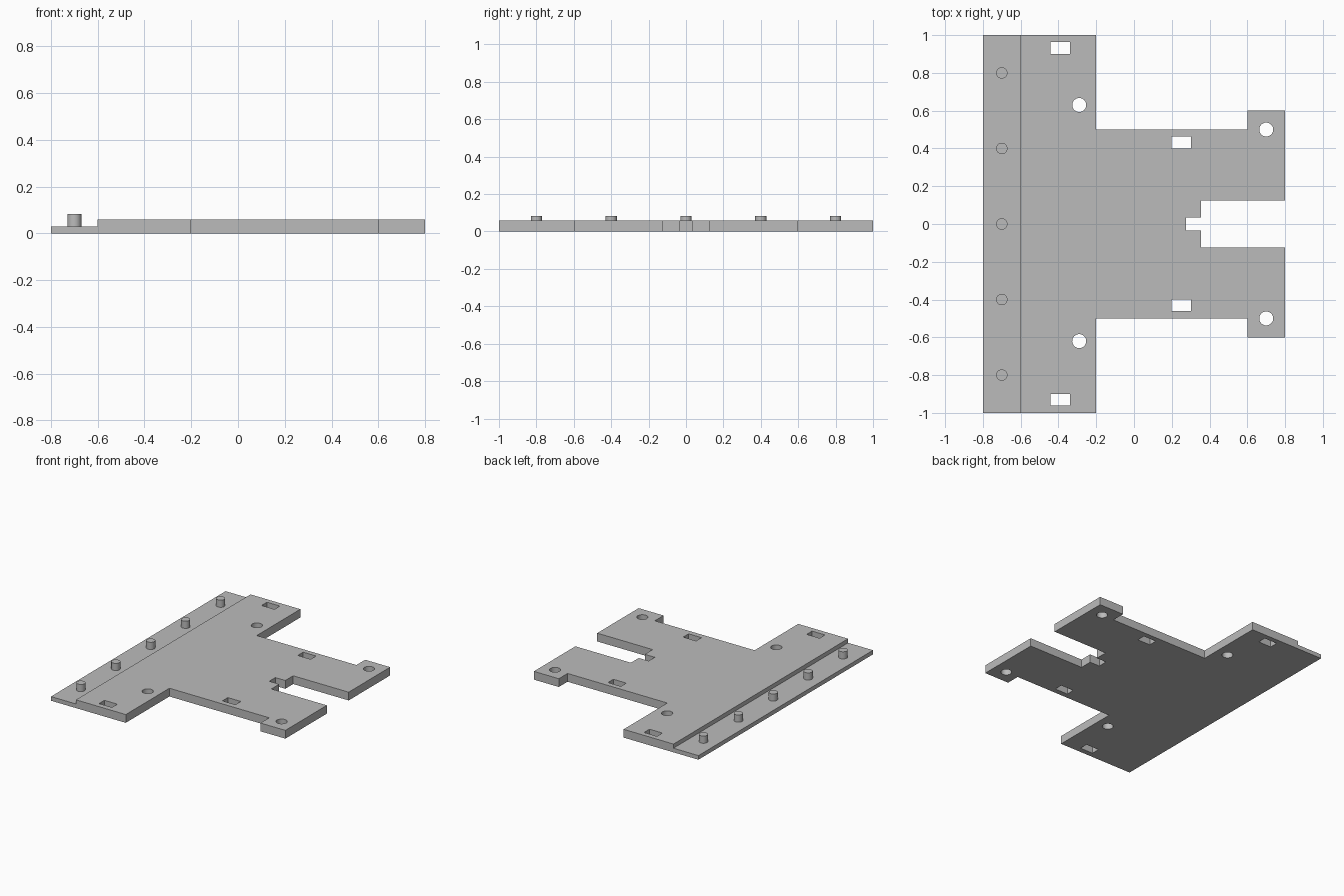
import bpy, bmesh, math
from mathutils import Matrix, Vector

if "Cube" in bpy.data.objects:
    bpy.data.objects.remove(bpy.data.objects["Cube"], do_unlink=True)

TOP, LEDGE, PEG_TOP = 0.06, 0.03, 0.082

grey = bpy.data.materials.new("plain_grey")
grey.use_nodes = True
colour = (0.5, 0.5, 0.5, 1)
grey.diffuse_color = colour
grey.node_tree.nodes["Principled BSDF"].inputs["Base Color"].default_value = colour


def make_object(name, bm):
    bmesh.ops.recalc_face_normals(bm, faces=bm.faces)
    mesh = bpy.data.meshes.new(name)
    bm.to_mesh(mesh)
    bm.free()
    mesh.materials.append(grey)
    obj = bpy.data.objects.new(name, mesh)
    bpy.context.collection.objects.link(obj)
    return obj


def add_box(bm, x0, x1, y0, y1, z0, z1):
    size = Vector((x1 - x0, y1 - y0, z1 - z0))
    centre = Vector((x0 + x1, y0 + y1, z0 + z1)) / 2
    bmesh.ops.create_cube(bm, size=1, matrix=Matrix.Translation(centre) @ Matrix.Diagonal((*size, 1)))


def add_cylinder(bm, x, y, radius, z0, z1):
    bmesh.ops.create_cone(bm, cap_ends=True, segments=32, radius1=radius, radius2=radius,
                          depth=z1 - z0, matrix=Matrix.Translation((x, y, (z0 + z1) / 2)))


def smooth(obj):
    bpy.ops.object.select_all(action='DESELECT')
    bpy.context.view_layer.objects.active = obj
    obj.select_set(True)
    bpy.ops.object.shade_smooth_by_angle(angle=math.radians(30))


# Plate: half outline mirrored across y, then extruded
half = [(-0.8, 1), (-0.2, 1), (-0.2, 0.5), (0.6, 0.5), (0.6, 0.6), (0.8, 0.6),
        (0.8, 0.125), (0.355, 0.125), (0.355, 0.035), (0.275, 0.035)]
outline = half + [(x, -y) for x, y in reversed(half)]
bm = bmesh.new()
base = bm.faces.new([bm.verts.new((x, y, 0)) for x, y in outline])
raised = bmesh.ops.extrude_face_region(bm, geom=[base], use_keep_orig=True)
bmesh.ops.translate(bm, vec=(0, 0, TOP),
                    verts=[v for v in raised["geom"] if isinstance(v, bmesh.types.BMVert)])
plate = make_object("plate", bm)

# Cutter: lowered ledge, rectangular slots and round holes
bm = bmesh.new()
add_box(bm, -1, -0.6, -1.2, 1.2, LEDGE, 0.2)
for x, y in [(-0.39, 0.932), (-0.39, -0.93), (0.25, 0.432), (0.25, -0.43)]:
    add_box(bm, x - 0.052, x + 0.052, y - 0.031, y + 0.031, -0.1, 0.2)
for x, y in [(-0.29, 0.63), (-0.29, -0.62), (0.7, 0.5), (0.7, -0.5)]:
    add_cylinder(bm, x, y, 0.037, -0.1, 0.2)
cutter = make_object("cutter", bm)
cutter.hide_render = True

cut = plate.modifiers.new("openings", 'BOOLEAN')
cut.operation, cut.solver, cut.object = 'DIFFERENCE', 'EXACT', cutter
bpy.context.view_layer.objects.active = plate
bpy.ops.object.modifier_apply(modifier=cut.name)
bpy.data.objects.remove(cutter, do_unlink=True)
smooth(plate)

# Row of locating pegs along the ledge
for i in range(5):
    bm = bmesh.new()
    add_cylinder(bm, -0.7, 0.4 * (i - 2), 0.03, LEDGE, PEG_TOP)
    smooth(make_object(f"peg_{i + 1}", bm))
